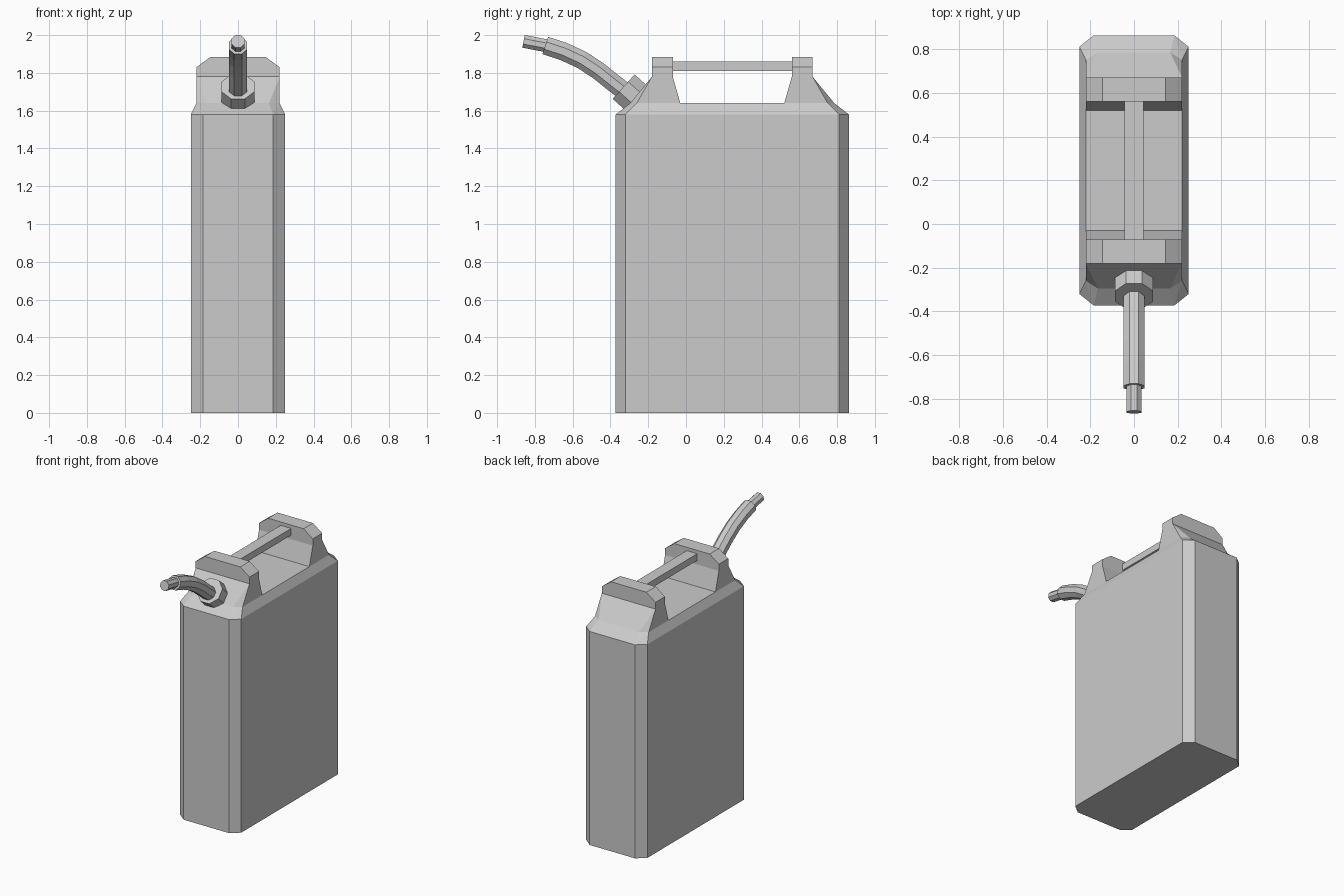
import bpy, bmesh, math
from mathutils import Vector

if "Cube" in bpy.data.objects:
    bpy.data.objects.remove(bpy.data.objects["Cube"])

MID = 0.245  # centre of the can along y


def finish(name, bm):
    bmesh.ops.recalc_face_normals(bm, faces=bm.faces)
    me = bpy.data.meshes.new(name)
    bm.to_mesh(me)
    bm.free()
    ob = bpy.data.objects.new(name, me)
    bpy.context.collection.objects.link(ob)
    return ob


def hull(name, half_points):
    """Convex solid from points on the +x side, mirrored to -x."""
    bm = bmesh.new()
    for x, y, z in half_points:
        bm.verts.new((x, y, z))
        bm.verts.new((-x, y, z))
    bmesh.ops.convex_hull(bm, input=bm.verts)
    bmesh.ops.dissolve_limit(bm, angle_limit=0.01, verts=bm.verts, edges=bm.edges)
    return finish(name, bm)


def sweep(name, path, radius, sides=8):
    """Capped tube along a (y, z) path."""
    pts = [Vector((0, y, z)) for y, z in path]
    bm = bmesh.new()
    rings = []
    for i, p in enumerate(pts):
        t = (pts[min(i + 1, len(pts) - 1)] - pts[max(i - 1, 0)]).normalized()
        n = t.cross(Vector((1, 0, 0)))
        angles = [2 * math.pi * (k + 0.5) / sides for k in range(sides)]
        rings.append([bm.verts.new(p + radius * (Vector((math.cos(a), 0, 0)) + n * math.sin(a)))
                      for a in angles])
    for r, s in zip(rings, rings[1:]):
        for k in range(sides):
            j = (k + 1) % sides
            bm.faces.new((r[k], r[j], s[j], s[k]))
    bm.faces.new(rings[0])
    bm.faces.new(rings[-1])
    return finish(name, bm)


# can body with chamfered corners and a sloped shoulder
body = []
for z, x_flat, x_side, y_side, y_end in ((0, 0.185, 0.25, 0.565, 0.617),
                                         (1.58, 0.185, 0.25, 0.565, 0.617),
                                         (1.64, 0.165, 0.22, 0.505, 0.54)):
    for s in (-1, 1):
        body += [(x_flat, MID + s * y_end, z), (x_side, MID + s * y_side, z)]
hull("can_body", body)

# flared handle supports, each with a chamfered cap
for s, side in ((-1, "front"), (1, "rear")):
    inner, outer = MID + s * 0.315, MID + s * 0.425
    hull(side + "_handle_support", [
        (0.22, MID + s * 0.275, 1.64), (0.22, MID + s * 0.505, 1.64),
        (0.165, MID + s * 0.54, 1.64), (0.22, inner, 1.78), (0.22, outer, 1.78)])
    hull(side + "_handle_cap", [(x, y, z) for y in (inner, outer)
                                for x, z in ((0.22, 1.78), (0.22, 1.83), (0.145, 1.885))])

# grip bar between the caps
hull("handle_bar", [(0.043, MID + s * 0.33, z) for s in (-1, 1) for z in (1.81, 1.86)])

# spout: collar, curved tube and narrow tip
sweep("spout_collar", [(-0.2, 1.61), (-0.33, 1.727)], 0.094)
sweep("spout_tube", [(-0.31, 1.69), (-0.385, 1.748), (-0.465, 1.812), (-0.55, 1.868),
                     (-0.645, 1.912), (-0.745, 1.945)], 0.052)
sweep("spout_tip", [(-0.72, 1.94), (-0.86, 1.967)], 0.037)
